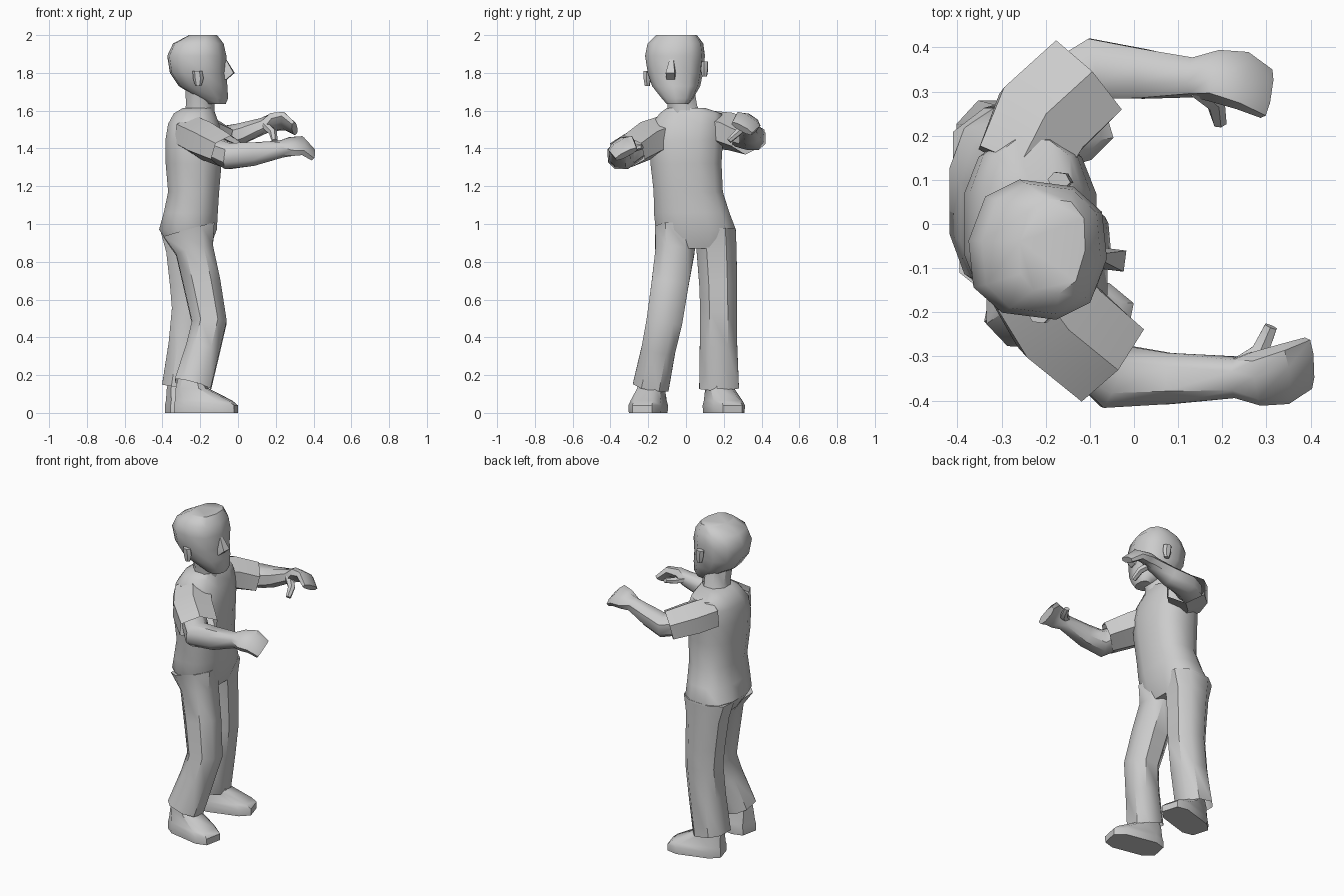
import bpy, bmesh
from math import cos, sin, pi, radians, copysign
from mathutils import Vector

X, Z = Vector((1, 0, 0)), Vector((0, 0, 1))


def loft(name, sections, ref, n=8, p=1.0, axis=None, caps=(True, True), angle=45):
    """Skin rings (x, y, z, half_side, half_up[, roll]); rings face `axis` or follow the path."""
    pts = [Vector(s[:3]) for s in sections]
    shape = []
    for i in range(n):
        a = 2 * pi * (i + 0.5) / n
        shape.append([copysign(abs(f(a)) ** p, f(a)) if abs(f(a)) > 1e-6 else 0 for f in (cos, sin)])
    mc, ms = max(c for c, s in shape), max(s for c, s in shape)
    bm = bmesh.new()
    rings = []
    for i, s in enumerate(sections):
        t = axis or (pts[min(i + 1, len(pts) - 1)] - pts[max(i - 1, 0)])
        t = t.normalized()
        side = t.cross(ref).normalized()
        up = side.cross(t).normalized()
        r = s[5] if len(s) > 5 else 0
        side, up = cos(r) * side - sin(r) * up, cos(r) * up + sin(r) * side
        rings.append([bm.verts.new(pts[i] + side * (c / mc * s[3]) + up * (u / ms * s[4]))
                      for c, u in shape])
    for a, b in zip(rings, rings[1:]):
        for i in range(n):
            j = (i + 1) % n
            bm.faces.new((a[i], a[j], b[j], b[i]))
    if caps[0]:
        bm.faces.new(rings[0][::-1])
    if caps[1]:
        bm.faces.new(rings[-1])
    bmesh.ops.recalc_face_normals(bm, faces=bm.faces)
    me = bpy.data.meshes.new(name)
    bm.to_mesh(me)
    bm.free()
    ob = bpy.data.objects.new(name, me)
    bpy.context.collection.objects.link(ob)
    bpy.ops.object.select_all(action='DESELECT')
    ob.select_set(True)
    bpy.context.view_layer.objects.active = ob
    bpy.ops.object.shade_smooth_by_angle(angle=radians(angle))
    return ob


# Torso: hips, waist, chest and shoulders
loft("torso", [
    (-.25, .055, .87, .19, .10),
    (-.265, .052, .97, .212, .153),
    (-.25, .03, 1.06, .20, .143),
    (-.235, .012, 1.17, .183, .135),
    (-.235, .0, 1.32, .188, .148),
    (-.235, .0, 1.44, .195, .15),
    (-.235, .01, 1.53, .19, .135),
    (-.23, .025, 1.585, .165, .11),
    (-.21, .0, 1.615, .10, .08)], X, n=12, p=.8, axis=Z)

# Neck
loft("neck", [(-.21, -.005, 1.56, .09, .085), (-.2, -.02, 1.63, .078, .075),
              (-.2, -.04, 1.74, .08, .08)], X, axis=Z)

# Head, turned slightly toward its right
face = Vector((1, -.13, 0)).normalized()
loft("head", [
    (-.115, -.045, 1.635, .055, .05),
    (-.13, -.045, 1.665, .08, .078),
    (-.185, -.052, 1.73, .122, .13),
    (-.212, -.056, 1.80, .14, .15),
    (-.218, -.058, 1.89, .152, .158),
    (-.21, -.056, 1.955, .142, .135),
    (-.185, -.05, 2.0, .105, .075)], face, n=10, p=.8, axis=Z)
loft("nose", [(-.075, -.075, 1.875, .01, .01), (-.06, -.079, 1.80, .024, .04),
              (-.085, -.078, 1.765, .022, .025)], face, n=4, axis=Z, angle=25)

# Ears
for name, x, y, z in (("right_ear", -.21, -.205, 1.77), ("left_ear", -.165, .098, 1.82)):
    loft(name, [(x, y, z - .04, .012, .016), (x, y, z, .018, .028),
                (x - .005, y, z + .04, .018, .026)], face, n=6, axis=Z)

# Sleeves, open at the cuff
loft("right_sleeve", [(-.25, -.10, 1.48, .10, .10), (-.17, -.215, 1.44, .112, .105),
                      (-.06, -.31, 1.385, .108, .09)], Z, n=6, caps=(True, False))
loft("left_sleeve", [(-.26, .13, 1.50, .10, .10), (-.21, .235, 1.49, .112, .10),
                     (-.11, .33, 1.455, .108, .09)], Z, n=6, caps=(True, False))

# Forearms with curled, rolled hands
loft("right_arm", [
    (-.12, -.27, 1.40, .07, .06),
    (-.045, -.345, 1.36, .075, .07),
    (.08, -.35, 1.37, .058, .062),
    (.23, -.347, 1.397, .044, .042, .2),
    (.28, -.35, 1.41, .062, .038, .6),
    (.34, -.34, 1.415, .072, .03, .6),
    (.395, -.315, 1.37, .062, .018, .6)], Z, p=.8)
loft("left_arm", [
    (-.18, .29, 1.47, .07, .06),
    (-.085, .352, 1.455, .07, .062),
    (.02, .34, 1.48, .056, .055),
    (.135, .332, 1.52, .042, .04, -.2),
    (.185, .335, 1.54, .06, .036, -.6),
    (.245, .325, 1.545, .07, .028, -.6),
    (.3, .295, 1.505, .06, .018, -.6)], Z, p=.8)

# Thumbs
for name, path in (
        ("right_thumb", ((.235, -.325, 1.405), (.285, -.29, 1.395), (.31, -.232, 1.41))),
        ("left_thumb", ((.14, .31, 1.525), (.185, .275, 1.485), (.195, .228, 1.44)))):
    loft(name, [(*q, r, r) for q, r in zip(path, (.022, .02, .014))], Z, n=6)

# Trouser legs, open at the hem
loft("right_leg", [
    (-.26, -.055, .97, .11, .14),
    (-.23, -.058, .86, .104, .10),
    (-.19, -.085, .68, .098, .098),
    (-.152, -.115, .48, .095, .092),
    (-.185, -.145, .34, .09, .09),
    (-.24, -.185, .145, .096, .098)], X, p=.8, caps=(True, False))
loft("left_leg", [
    (-.27, .155, .97, .108, .14),
    (-.265, .162, .86, .106, .115),
    (-.255, .17, .68, .10, .105),
    (-.25, .173, .55, .098, .10),
    (-.27, .172, .36, .099, .098),
    (-.305, .175, .135, .105, .098)], X, p=.8, caps=(True, False))

# Shoes: flat soles with the toe sloping down from the ankle
for name, x, y, d in (("right_shoe", -.17, -.2, (1, -.2, 0)), ("left_shoe", -.217, .2, (1, .3, 0))):
    d = Vector(d).normalized()
    c = Vector((x, y, 0))
    rings = [(0, 0, .085, .162), (.04, 0, .087, .162), (.065, -.012, .08, .145),
             (.13, -.075, .065, .08), (.2, -.08, .055, .06)]
    loft(name, [(*(c + d * s + Z * z), w, l) for z, s, w, l in rings], d, p=.55, axis=Z, angle=40)
